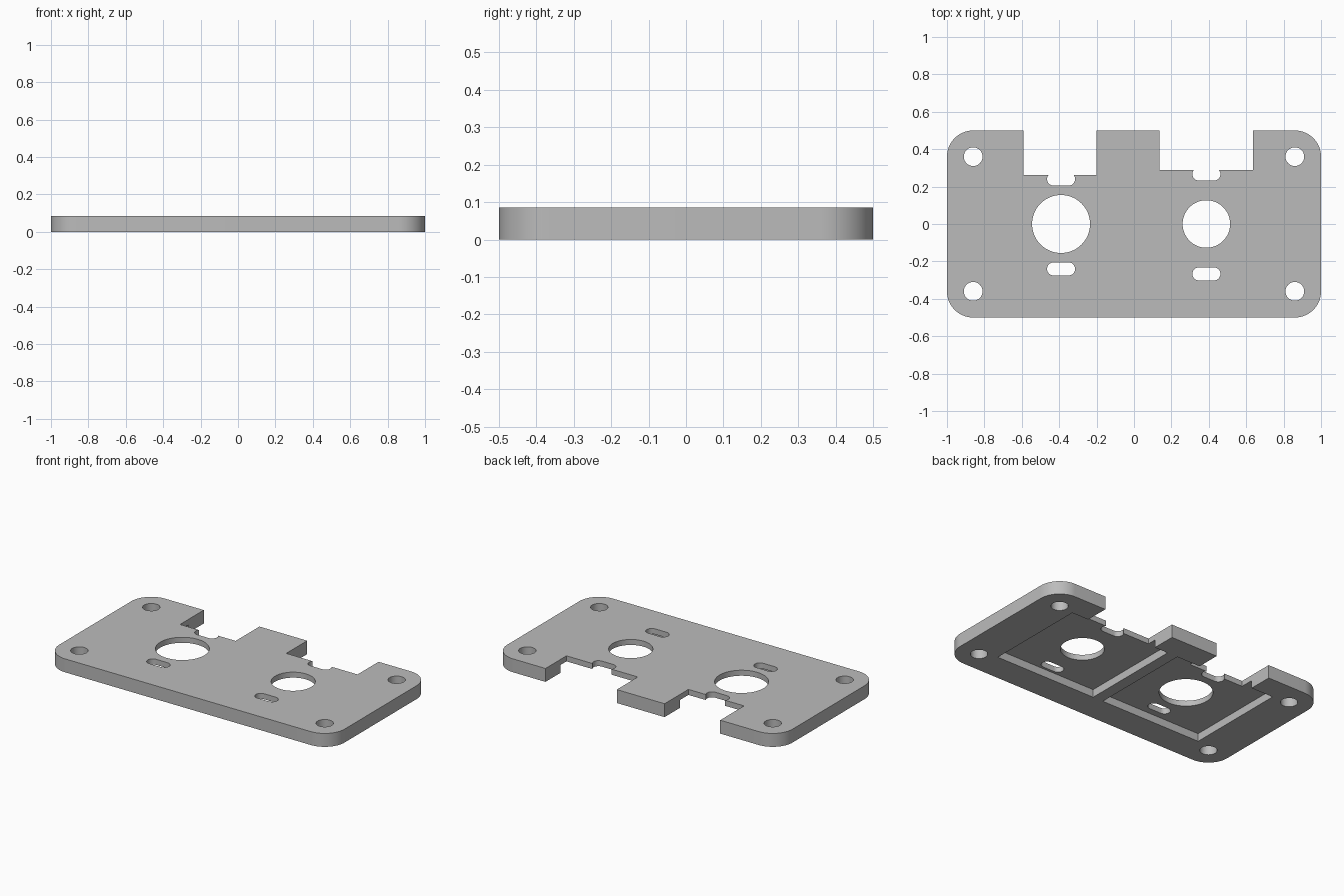
import bpy, bmesh, math

cube = bpy.data.objects.get("Cube")
if cube:
    bpy.data.objects.remove(cube, do_unlink=True)

THICK = 0.085
POCKET_DEPTH = 0.05

grey = bpy.data.materials.new("plain_grey")
grey.use_nodes = True
colour = (0.5, 0.5, 0.5, 1)
grey.diffuse_color = colour
grey.node_tree.nodes["Principled BSDF"].inputs["Base Color"].default_value = colour


def rounded(cx, cy, w, h, r, steps=16):
    """Outline of a rectangle with rounded corners (r = 0 gives sharp ones)."""
    if r == 0:
        steps = 0
    points = []
    for i, (sx, sy) in enumerate(((1, 1), (-1, 1), (-1, -1), (1, -1))):
        for k in range(steps + 1):
            a = math.pi / 2 * (i + (k / steps if steps else 0))
            points.append((cx + sx * (w / 2 - r) + r * math.cos(a),
                           cy + sy * (h / 2 - r) + r * math.sin(a)))
    return points


def prism(name, outline, z0, z1):
    """Extrude an outline between two heights."""
    bm = bmesh.new()
    face = bm.faces.new([bm.verts.new((x, y, z0)) for x, y in outline])
    top = bmesh.ops.extrude_face_region(bm, geom=[face])["geom"]
    bmesh.ops.translate(bm, vec=(0, 0, z1 - z0),
                        verts=[v for v in top if isinstance(v, bmesh.types.BMVert)])
    bmesh.ops.remove_doubles(bm, verts=bm.verts, dist=1e-5)
    bmesh.ops.recalc_face_normals(bm, faces=bm.faces)
    mesh = bpy.data.meshes.new(name)
    bm.to_mesh(mesh)
    bm.free()
    obj = bpy.data.objects.new(name, mesh)
    bpy.context.collection.objects.link(obj)
    return obj


plate = prism("mounting_plate", rounded(0, 0, 2, 1, 0.14), 0, THICK)
plate.data.materials.append(grey)


def cut(name, outline, z0=-0.1, z1=THICK + 0.1):
    """Subtract a prism from the plate."""
    cutter = prism(name, outline, z0, z1)
    mod = plate.modifiers.new(name, "BOOLEAN")
    mod.operation = "DIFFERENCE"
    mod.solver = "EXACT"
    mod.object = cutter
    bpy.context.view_layer.objects.active = plate
    bpy.ops.object.modifier_apply(modifier=name)
    bpy.data.objects.remove(cutter, do_unlink=True)


def circle(cx, cy, r):
    return rounded(cx, cy, 2 * r, 2 * r, r)


# Corner screw holes
for x in (-0.86, 0.86):
    for y in (-0.36, 0.36):
        cut("screw_hole", circle(x, y, 0.05))

# Two bays: centre, bore radius, slot distance, notch left, notch right, notch floor
for cx, bore, slot, left, right, floor in (
        (-0.39, 0.155, 0.24, -0.59, -0.2, 0.262),
        (0.387, 0.127, 0.267, 0.135, 0.635, 0.29)):
    cut("pocket", rounded(cx + 0.01 if cx > 0 else cx, 0.015, 0.714, 0.665, 0),
        -0.1, POCKET_DEPTH)
    cut("notch", rounded((left + right) / 2, floor + 0.25, right - left, 0.5, 0))
    cut("bore", circle(cx, 0, bore))
    for y in (-slot, slot):
        cut("slot", rounded(cx, y, 0.15, 0.07, 0.035, 8))

bpy.ops.object.select_all(action="DESELECT")
plate.select_set(True)
bpy.context.view_layer.objects.active = plate
bpy.ops.object.shade_smooth_by_angle(angle=math.radians(30))
